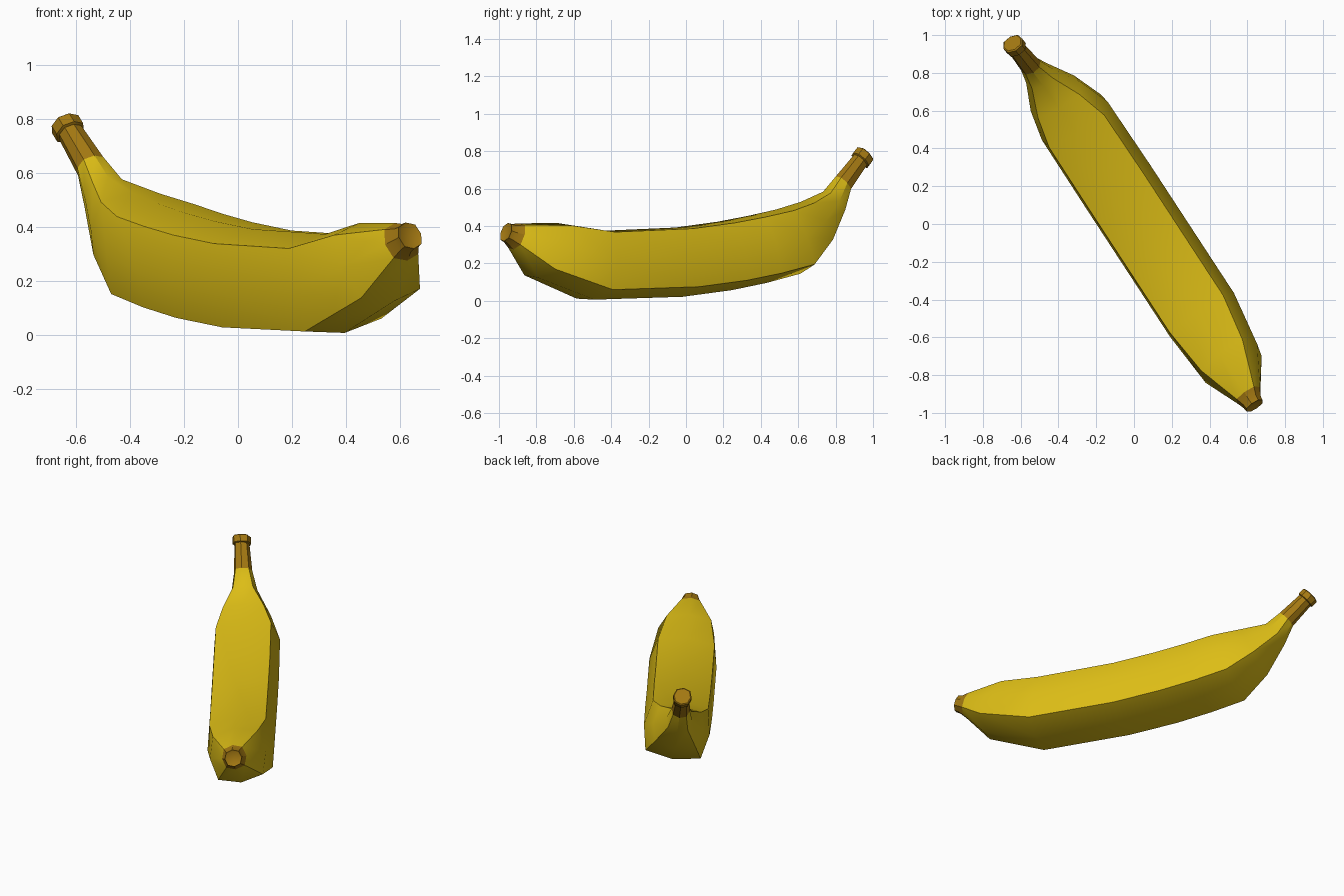
import bpy, bmesh, math
from mathutils import Vector

if "Cube" in bpy.data.objects:
    bpy.data.objects.remove(bpy.data.objects["Cube"])

AXIS = Vector((-0.547, 0.837, 0))   # tip -> stem on the ground plane
SIDE = Vector((0.837, 0.547, 0))
ROLL = math.radians(8)


def material(name, color):
    m = bpy.data.materials.new(name)
    m.diffuse_color = color
    m.use_nodes = True
    m.node_tree.nodes["Principled BSDF"].inputs["Base Color"].default_value = m.diffuse_color
    return m


YELLOW = material("peel_yellow", (0.72, 0.51, 0.008, 1))
BROWN = material("stalk_brown", (0.37, 0.19, 0.006, 1))


def ring(s, lat, z, hw, hh, tilt, k=0.82):
    """Boxy octagon around the spine; k sets how square the corners are."""
    t = math.radians(tilt)
    up = AXIS * -math.sin(t) + Vector((0, 0, math.cos(t)))
    centre = AXIS * s + SIDE * lat + Vector((0, 0, z))
    pts = []
    for u, v in ((0, 1), (k, k), (1, 0), (k, -k), (0, -1), (-k, -k), (-1, 0), (-k, k)):
        a, b = u * hw, v * hh
        pts.append(centre + SIDE * (a * math.cos(ROLL) - b * math.sin(ROLL))
                   + up * (a * math.sin(ROLL) + b * math.cos(ROLL)))
    return pts


def loft(name, rings, mat, cap_start=False, cap_end=False):
    bm = bmesh.new()
    loops = [[bm.verts.new(p) for p in ring(*r)] for r in rings]
    for a, b in zip(loops, loops[1:]):
        for i in range(8):
            j = (i + 1) % 8
            bm.faces.new((a[i], a[j], b[j], b[i]))
    if cap_start:
        bm.faces.new(loops[0][::-1])
    if cap_end:
        bm.faces.new(loops[-1])
    me = bpy.data.meshes.new(name)
    bm.to_mesh(me)
    bm.free()
    me.materials.append(mat)
    ob = bpy.data.objects.new(name, me)
    bpy.context.collection.objects.link(ob)
    bpy.context.view_layer.objects.active = ob
    ob.select_set(True)
    bpy.ops.object.shade_smooth_by_angle(angle=math.radians(32))
    ob.select_set(False)


# Shared joints between peel and brown ends
tip_joint = (-1.09, 0.012, 0.345, 0.075, 0.075, -20, 0.76)
stem_joint = (1.0, 0.0, 0.625, 0.056, 0.056, 43, 0.74)

# Peel: s, lateral, z, half width, half height, tilt, corner
loft("banana_peel", [
    tip_joint,
    (-0.90, 0.028, 0.270, 0.172, 0.168, -29, 0.80),
    (-0.60, 0.038, 0.190, 0.207, 0.187, -8, 0.84),
    (-0.07, 0.038, 0.207, 0.207, 0.187, 2, 0.84),
    (0.22, 0.038, 0.240, 0.207, 0.187, 9, 0.84),
    (0.43, 0.037, 0.275, 0.205, 0.186, 14, 0.84),
    (0.63, 0.036, 0.317, 0.203, 0.184, 20, 0.84),
    (0.79, 0.023, 0.410, 0.155, 0.135, 27, 0.82),
    (0.93, 0.010, 0.525, 0.080, 0.080, 42, 0.77),
    stem_joint,
], YELLOW)

# Brown blossom tip with a shallow recessed end
loft("blossom_tip", [
    (-1.150, 0.008, 0.366, 0.042, 0.042, -20, 0.74),
    (-1.155, 0.008, 0.368, 0.052, 0.052, -20, 0.74),
    (-1.130, 0.008, 0.359, 0.056, 0.056, -20, 0.74),
    tip_joint,
], BROWN, cap_start=True)

# Brown stem with a flared collar
loft("stem", [
    stem_joint,
    (1.118, -0.012, 0.748, 0.047, 0.047, 44, 0.74),
    (1.121, -0.012, 0.751, 0.057, 0.057, 44, 0.74),
    (1.150, -0.015, 0.781, 0.057, 0.057, 44, 0.74),
    (1.154, -0.015, 0.785, 0.050, 0.050, 44, 0.74),
], BROWN, cap_end=True)
